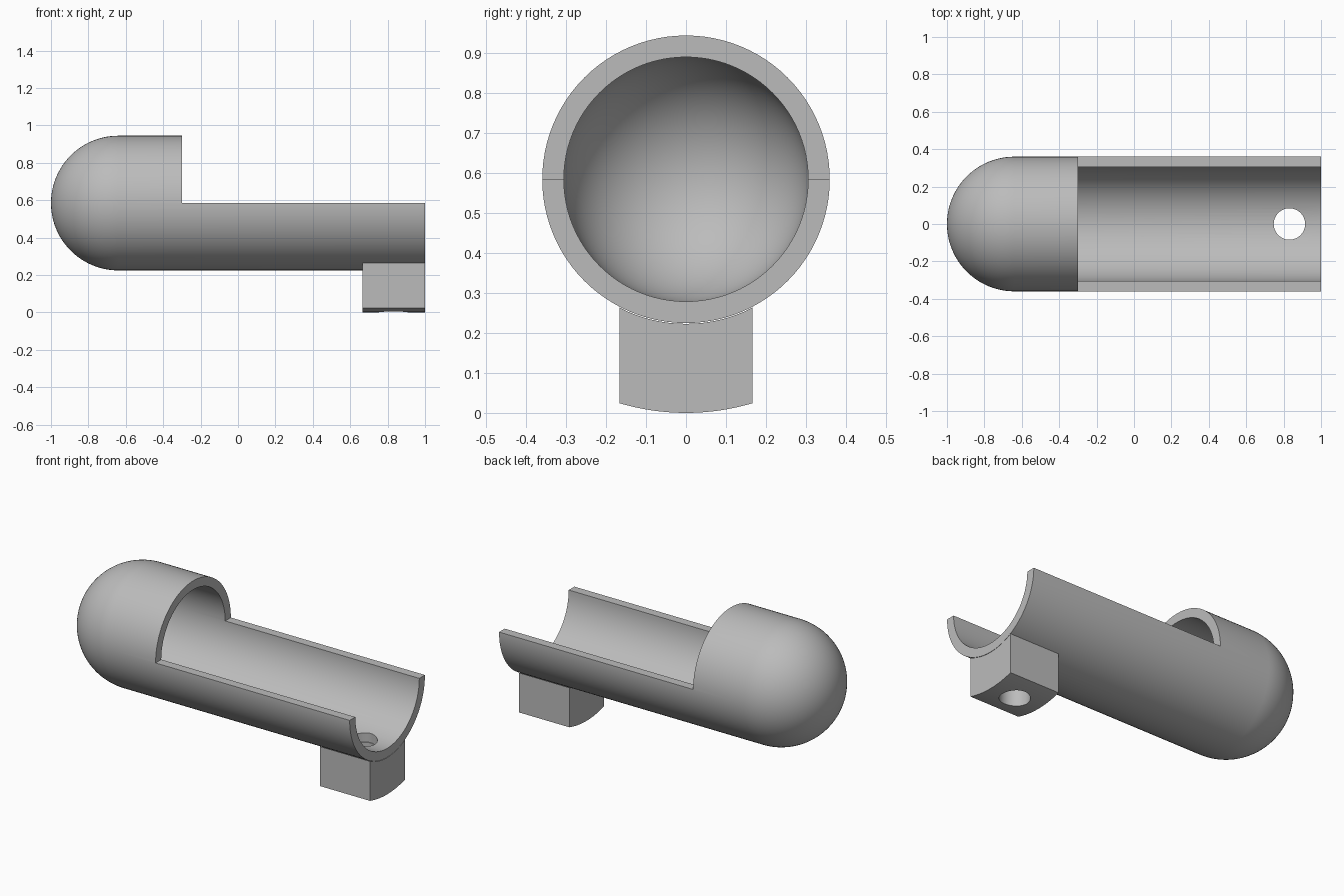
import bpy, bmesh
from math import sin, cos, pi, radians, asin

cube = bpy.data.objects.get("Cube")
if cube:
    bpy.data.objects.remove(cube, do_unlink=True)

AXIS = 0.585            # height of the tube axis
OUTER, INNER = 0.36, 0.306
DOME_X = -0.64          # centre of the rounded end
FOOT_HALF = 0.167

grey = bpy.data.materials.new("light grey")
grey.use_nodes = True
colour = (0.5, 0.5, 0.5, 1)
grey.diffuse_color = colour
grey.node_tree.nodes["Principled BSDF"].inputs["Base Color"].default_value = colour


def finish(bm, name):
    bmesh.ops.recalc_face_normals(bm, faces=bm.faces)
    mesh = bpy.data.meshes.new(name)
    bm.to_mesh(mesh)
    bm.free()
    mesh.materials.append(grey)
    obj = bpy.data.objects.new(name, mesh)
    bpy.context.collection.objects.link(obj)
    return obj


def cut(obj, cutters):
    for c in cutters:
        c.hide_render = True
        mod = obj.modifiers.new("cut", 'BOOLEAN')
        mod.operation, mod.solver, mod.object = 'DIFFERENCE', 'EXACT', c
    graph = bpy.context.evaluated_depsgraph_get()
    mesh = bpy.data.meshes.new_from_object(obj.evaluated_get(graph))
    obj.modifiers.clear()
    obj.data = mesh


def smooth(obj):
    bpy.ops.object.select_all(action='DESELECT')
    obj.select_set(True)
    bpy.context.view_layer.objects.active = obj
    bpy.ops.object.shade_smooth_by_angle(angle=radians(30))


def dome_profile(radius, steps=24):
    pts = [(DOME_X - radius, 0)]
    for i in range(1, steps + 1):
        a = pi / 2 * i / steps
        pts.append((DOME_X - radius * cos(a), radius * sin(a)))
    return pts + [(1, radius)]


def foot_arc(radius, steps=16):
    lim = asin(FOOT_HALF / radius)
    angles = [lim * (2 * i / steps - 1) for i in range(steps + 1)]
    return [(radius * sin(a), AXIS - radius * cos(a)) for a in angles]


# Hollow tube with a domed end, turned about the x axis
bm = bmesh.new()
profile = dome_profile(OUTER) + dome_profile(INNER)[::-1]
verts = [bm.verts.new((x, r, AXIS)) for x, r in profile]
edges = [bm.edges.new(pair) for pair in zip(verts, verts[1:])]
bmesh.ops.spin(bm, geom=verts + edges, cent=(0, 0, AXIS), axis=(1, 0, 0),
               angle=2 * pi, steps=96)
bmesh.ops.remove_doubles(bm, verts=bm.verts, dist=0.0001)
shell = finish(bm, "domed_tube")

# Foot block with curved top and bottom, extruded along x
bm = bmesh.new()
outline = foot_arc(AXIS) + foot_arc(OUTER + 0.002)[::-1]
face = bm.faces.new([bm.verts.new((0.665, y, z)) for y, z in outline])
geom = bmesh.ops.extrude_face_region(bm, geom=[face])["geom"]
bmesh.ops.translate(bm, vec=(0.335, 0, 0),
                    verts=[g for g in geom if isinstance(g, bmesh.types.BMVert)])
foot = finish(bm, "foot_block")

# Helpers: box opening the upper half, rod drilling the screw hole
bm = bmesh.new()
bmesh.ops.create_cube(bm, size=1)
box = finish(bm, "opening_cutter")
box.scale = (1.6, 1, 1)
box.location = (0.5, 0, AXIS + 0.5)
bm = bmesh.new()
bmesh.ops.create_cone(bm, cap_ends=True, segments=48, radius1=0.084,
                      radius2=0.084, depth=0.8)
rod = finish(bm, "hole_cutter")
rod.location = (0.831, 0, 0.1)

bpy.context.view_layer.update()
cut(shell, [box, rod])
cut(foot, [rod])
for helper in (box, rod):
    bpy.data.objects.remove(helper, do_unlink=True)
for part in (shell, foot):
    smooth(part)
